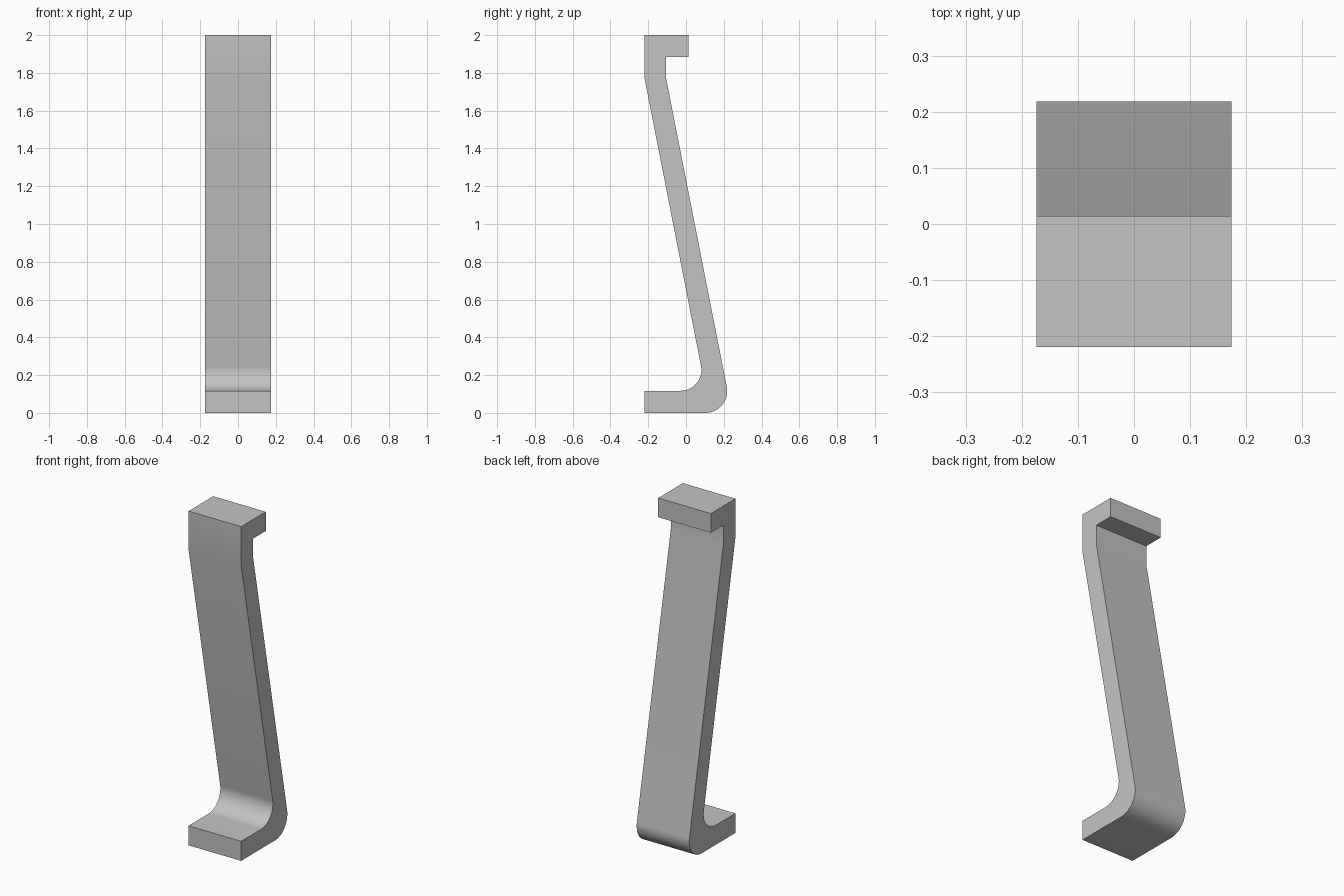
import bpy
import bmesh
import math
from mathutils import Vector

cube = bpy.data.objects.get("Cube")
if cube:
    bpy.data.objects.remove(cube, do_unlink=True)

HALF_WIDTH = 0.174


def rounded_corner(before, corner, after, radius, steps=14):
    """Points of an arc that rounds a profile corner."""
    c = Vector(corner)
    u = (Vector(before) - c).normalized()
    v = (Vector(after) - c).normalized()
    half = u.angle(v) / 2
    tangent = radius / math.tan(half)
    centre = c + (u + v).normalized() * radius / math.sin(half)
    start = c + u * tangent - centre
    end = c + v * tangent - centre
    sweep = start.angle(end)
    points = []
    for i in range(steps + 1):
        t = i / steps
        arm = (start * math.sin((1 - t) * sweep) + end * math.sin(t * sweep)) / math.sin(sweep)
        points.append(centre + arm)
    return points


# Side profile (y, z): hooked top, leaning shank, rounded heel, forward foot
front_bend, back_bend = (-0.219, 1.77), (-0.105, 1.77)
toe_top, toe_bottom = (-0.219, 0.117), (-0.219, 0)
profile = [(-0.219, 2), front_bend]
profile += rounded_corner(front_bend, (0.105, 0.117), toe_top, 0.11)
profile += [toe_top, toe_bottom]
profile += rounded_corner(toe_bottom, (0.243, 0), back_bend, 0.115)
profile += [back_bend, (-0.105, 1.885), (0.014, 1.885), (0.014, 2)]

# Extrude the profile across the width
bm = bmesh.new()
side = bm.faces.new([bm.verts.new((-HALF_WIDTH, y, z)) for y, z in profile])
extruded = bmesh.ops.extrude_face_region(bm, geom=[side])
moved = [g for g in extruded["geom"] if isinstance(g, bmesh.types.BMVert)]
bmesh.ops.translate(bm, verts=moved, vec=(2 * HALF_WIDTH, 0, 0))
bmesh.ops.recalc_face_normals(bm, faces=bm.faces)
mesh = bpy.data.meshes.new("bracket")
bm.to_mesh(mesh)
bm.free()

# Plain grey finish
grey = bpy.data.materials.new("plain grey")
grey.use_nodes = True
colour = (0.55, 0.55, 0.55, 1)
grey.diffuse_color = colour
grey.node_tree.nodes["Principled BSDF"].inputs["Base Color"].default_value = colour
mesh.materials.append(grey)

bracket = bpy.data.objects.new("bracket", mesh)
bpy.context.collection.objects.link(bracket)
bpy.ops.object.select_all(action="DESELECT")
bracket.select_set(True)
bpy.context.view_layer.objects.active = bracket
bpy.ops.object.shade_smooth_by_angle(angle=math.radians(30))
